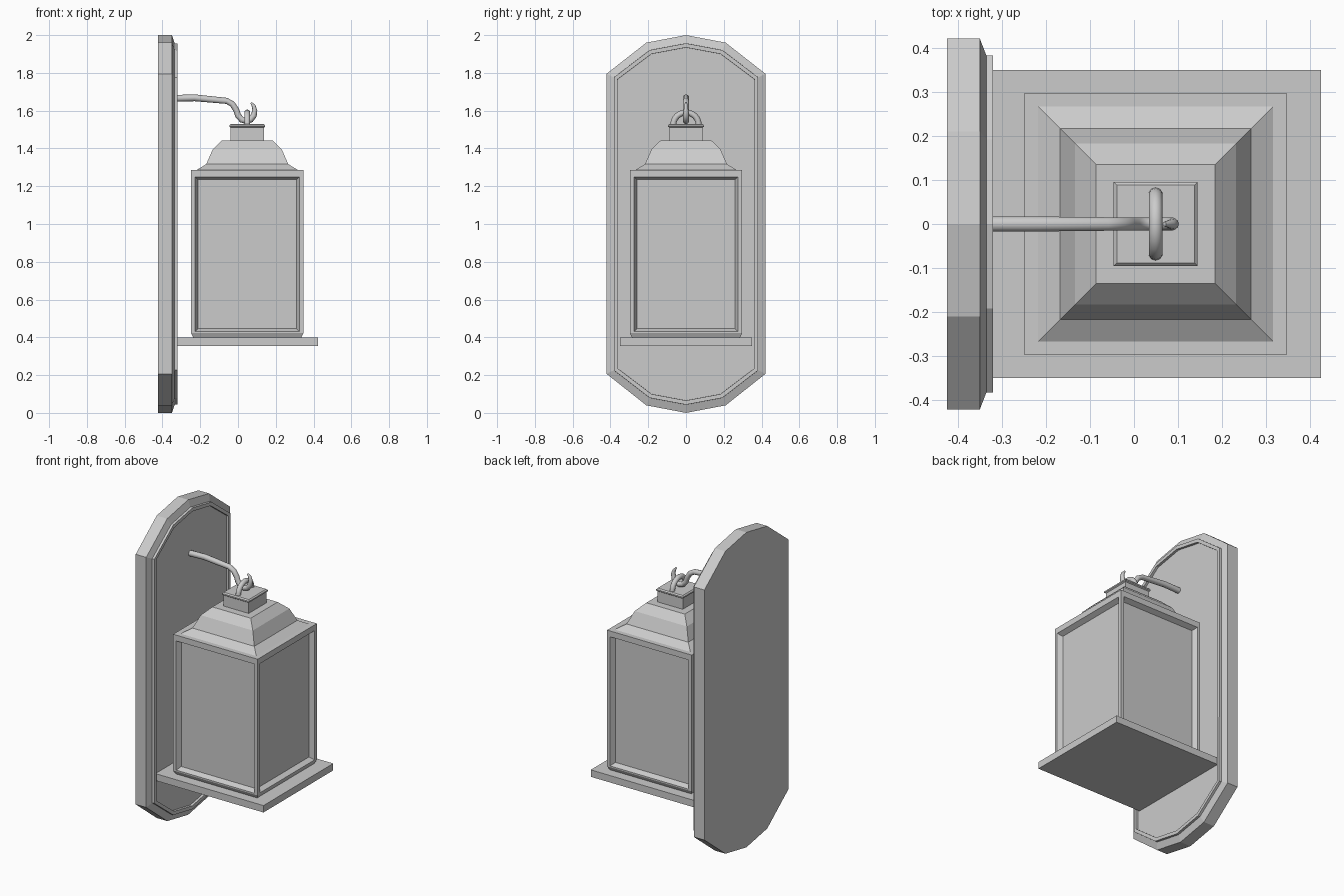
import bpy, bmesh, math
from mathutils import Vector

if "Cube" in bpy.data.objects:
    bpy.data.objects.remove(bpy.data.objects["Cube"])

metal = bpy.data.materials.new("grey")
metal.diffuse_color = (0.6, 0.6, 0.6, 1)
metal.use_nodes = True
metal.node_tree.nodes["Principled BSDF"].inputs["Base Color"].default_value = metal.diffuse_color
CX = 0.049  # lantern axis


def finish(name, bm):
    bmesh.ops.recalc_face_normals(bm, faces=bm.faces)
    me = bpy.data.meshes.new(name)
    bm.to_mesh(me)
    bm.free()
    me.materials.append(metal)
    ob = bpy.data.objects.new(name, me)
    bpy.context.collection.objects.link(ob)
    return ob


def square_stack(levels, cx=CX):
    """Square rings (half width, z) joined into a closed solid."""
    bm = bmesh.new()
    rings = [[bm.verts.new((cx + sx * h, sy * h, z))
              for sx, sy in ((-1, -1), (1, -1), (1, 1), (-1, 1))] for h, z in levels]
    for a, b in zip(rings, rings[1:]):
        for i in range(4):
            j = (i + 1) % 4
            bm.faces.new((a[i], a[j], b[j], b[i]))
    bm.faces.new(rings[0][::-1])
    bm.faces.new(rings[-1])
    bm.normal_update()
    return bm


def tube(name, path, radii, sides=10):
    """Round tube along a path lying in a plane."""
    pts = [Vector(p) for p in path]
    tans = [(pts[min(i + 1, len(pts) - 1)] - pts[max(i - 1, 0)]).normalized()
            for i in range(len(pts))]
    plane = max((tans[0].cross(t) for t in tans), key=lambda v: v.length).normalized()
    bm = bmesh.new()
    rings = []
    for p, t, r in zip(pts, tans, radii):
        u = t.cross(plane)
        rings.append([bm.verts.new(p + r * (math.cos(a) * u + math.sin(a) * plane))
                      for a in (math.tau * k / sides for k in range(sides))])
    for a, b in zip(rings, rings[1:]):
        for i in range(sides):
            j = (i + 1) % sides
            bm.faces.new((a[i], a[j], b[j], b[i]))
    bm.faces.new(rings[0])
    bm.faces.new(rings[-1])
    ob = finish(name, bm)
    bpy.ops.object.select_all(action='DESELECT')
    ob.select_set(True)
    bpy.context.view_layer.objects.active = ob
    bpy.ops.object.shade_smooth_by_angle(angle=math.radians(50))


# wall plate: faceted oval with bevelled edge, raised rim and sunk panel
half = [(0, 0), (0.21, 0.04), (0.421, 0.207), (0.421, 1.795), (0.21, 1.96), (0, 2)]
outline = half + [(-y, z) for y, z in half[-2:0:-1]]
bm = bmesh.new()
back = [bm.verts.new((-0.424, y, z)) for y, z in outline]
front = [bm.verts.new((-0.35, y, z)) for y, z in outline]
bm.faces.new(back[::-1])
for i in range(len(back)):
    j = (i + 1) % len(back)
    bm.faces.new((back[i], back[j], front[j], front[i]))
face = bm.faces.new(front)
bm.normal_update()
for thick, depth in ((0.043, 0.015), (0.0005, 0.015), (0.022, 0), (0.0005, -0.015)):
    bmesh.ops.inset_individual(bm, faces=[face], thickness=thick, depth=depth)
    bm.normal_update()
finish("wall_plate", bm)

# shelf under the lantern
bm = bmesh.new()
bmesh.ops.create_cube(bm, size=1)
for v in bm.verts:
    v.co = (0.04 + v.co.x * 0.768, v.co.y * 0.70, 0.377 + v.co.z * 0.044)
finish("shelf", bm)

# lantern body with a sunk pane in each side
bm = square_stack([(0.285, 0.398), (0.297, 0.422), (0.297, 1.287)])
panes = [f for f in bm.faces if abs(f.normal.z) < 0.1]
bmesh.ops.inset_individual(bm, faces=panes, thickness=0.03)
for f in panes:
    for v in f.verts:
        v.co.z = 0.43 if v.co.z < 0.8 else 1.25
bm.normal_update()
bmesh.ops.inset_individual(bm, faces=panes, thickness=0.022, depth=-0.03)
finish("lantern_body", bm)

# stepped roof, neck and cap
finish("roof", square_stack([(0.268, 1.286), (0.217, 1.317), (0.183, 1.395), (0.135, 1.442)]))
finish("neck", square_stack([(0.088, 1.44), (0.088, 1.512)]))
finish("neck_cap", square_stack([(0.088, 1.51), (0.095, 1.515), (0.095, 1.523), (0.088, 1.53)]))

# hanging loop: half ring across y
arc = [math.pi * k / 12 for k in range(13)]
loop = [(CX, 0.067 * math.cos(a), 1.526 + 0.064 * math.sin(a)) for a in arc]
tube("hanging_loop", loop, [0.016] * len(loop))

# hook arm from the plate through the loop
xz = [(-0.34, 1.665), (-0.23, 1.668), (-0.06, 1.652), (-0.03, 1.635), (-0.01, 1.605),
      (0.0, 1.575), (0.02, 1.552), (0.045, 1.545), (0.068, 1.553), (0.084, 1.575),
      (0.089, 1.602), (0.083, 1.625), (0.069, 1.643)]
tube("hook_arm", [(x, 0, z) for x, z in xz], [0.018] * 2 + [0.016] * 8 + [0.013, 0.010, 0.005])
